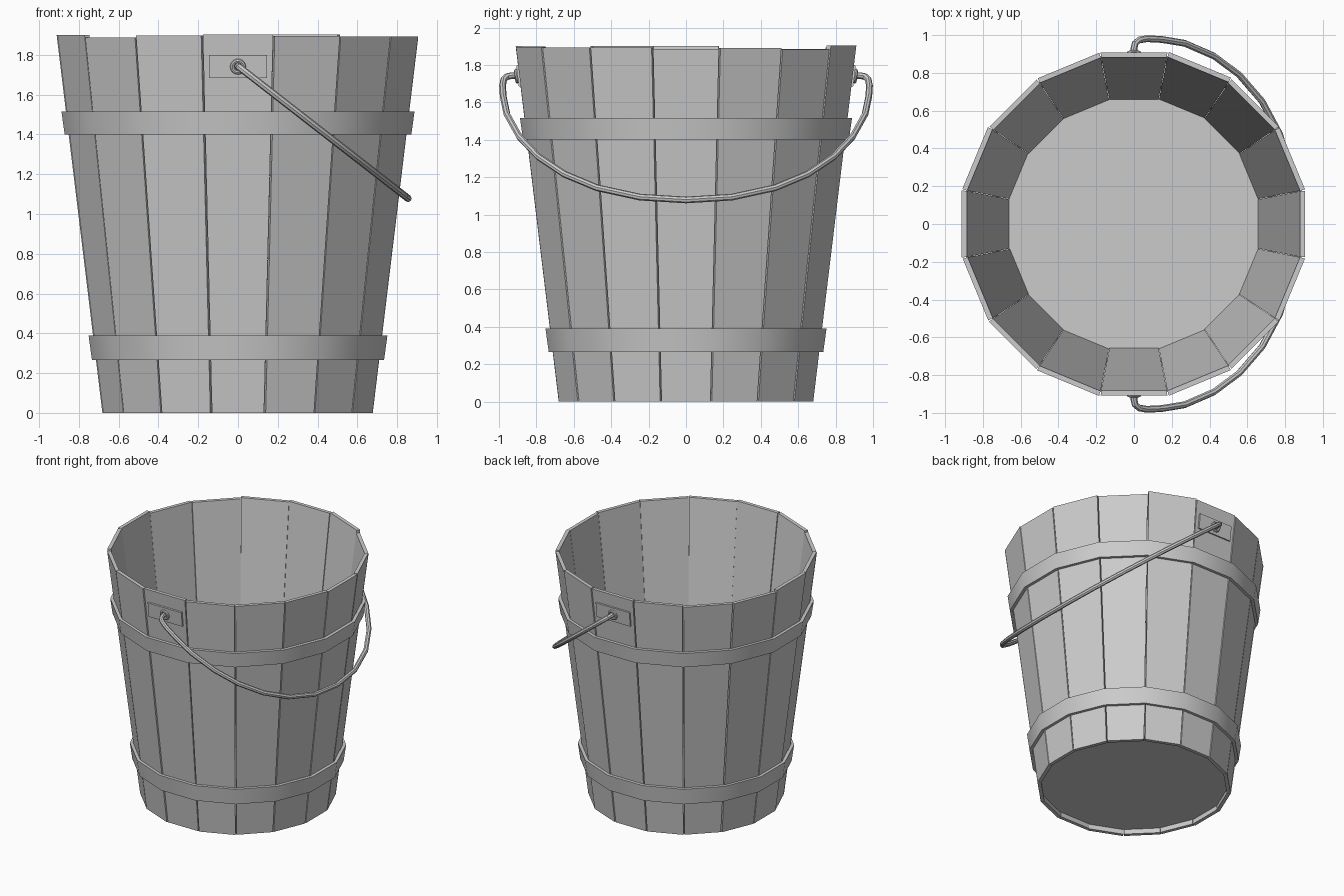
import bpy, bmesh, math, random
from mathutils import Vector, Matrix

if "Cube" in bpy.data.objects:
    bpy.data.objects.remove(bpy.data.objects["Cube"])

random.seed(4)
N = 16
STEP = 2 * math.pi / N
TAN = math.tan(STEP / 2)


def apothem(z):
    """Outer flat-to-centre distance of the tapering bucket wall."""
    return 0.68 + 0.23 * z / 1.9


def make(name, bm, smooth=False):
    bmesh.ops.recalc_face_normals(bm, faces=bm.faces)
    me = bpy.data.meshes.new(name)
    bm.to_mesh(me)
    bm.free()
    ob = bpy.data.objects.new(name, me)
    bpy.context.collection.objects.link(ob)
    if smooth:
        bpy.ops.object.select_all(action='DESELECT')
        ob.select_set(True)
        bpy.context.view_layer.objects.active = ob
        bpy.ops.object.shade_smooth_by_angle(angle=math.radians(35))
    return ob


def loft(bm, rings, closed=False):
    """Skin rings of points; cap the ends, or join last to first."""
    vs = [[bm.verts.new(p) for p in r] for r in rings]
    n = len(vs[0])
    pairs = list(zip(vs, vs[1:])) + ([(vs[-1], vs[0])] if closed else [])
    for a, b in pairs:
        for i in range(n):
            j = (i + 1) % n
            bm.faces.new((a[i], a[j], b[j], b[i]))
    if not closed:
        bm.faces.new(vs[0])
        bm.faces.new(vs[-1])


# Staves: tapered boards with slightly uneven tops and narrow gaps
for k in range(N):
    top = random.uniform(1.88, 1.905)
    off = random.uniform(-0.003, 0.003)
    gap = 0.004
    rot = Matrix.Rotation(k * STEP, 4, 'Z')
    rings = []
    for z in (0, top):
        ro = apothem(z) + off
        ri = ro - 0.027
        wo, wi = ro * TAN - gap, ri * TAN - 0.001
        rings.append([rot @ Vector(p) for p in
                      ((ri, -wi, z), (ro, -wo, z), (ro, wo, z), (ri, wi, z))])
    bm = bmesh.new()
    loft(bm, rings)
    make(f"stave_{k + 1}", bm)


def polygon(r, z):
    """Sixteen-sided ring given its flat-to-centre distance."""
    c = r / math.cos(STEP / 2)
    return [(c * math.cos((i + .5) * STEP), c * math.sin((i + .5) * STEP), z)
            for i in range(N)]


# Floor, slightly recessed
bm = bmesh.new()
loft(bm, [polygon(apothem(z) - 0.025, z) for z in (0.04, 0.055)])
make("floor", bm)

# Metal hoops
for name, z0, z1 in (("lower_hoop", 0.265, 0.39), ("upper_hoop", 1.40, 1.515)):
    bm = bmesh.new()
    loft(bm, [polygon(apothem(z0), z0), polygon(apothem(z0) + 0.022, z0),
              polygon(apothem(z1) + 0.024, z1), polygon(apothem(z1), z1)], True)
    make(name, bm, True)

# Handle plates and eyelets on the front and back staves
tilt = math.atan2(0.23, 1.9)
for name, ang in (("front", 0), ("back", math.pi)):
    mat = (Matrix.Rotation(ang, 4, 'Z')
           @ Matrix.Translation((0, -apothem(1.742), 1.742))
           @ Matrix.Rotation(tilt, 4, 'X'))
    bm = bmesh.new()
    bmesh.ops.create_cube(bm, size=1, matrix=mat @ Matrix.Diagonal((0.29, 0.02, 0.115, 1)))
    make(name + "_plate", bm)
    bm = bmesh.new()
    rings = []
    for i in range(16):
        a = i * math.pi / 8
        rings.append([])
        for j in range(8):
            b = j * math.pi / 4
            r = 0.029 + 0.011 * math.cos(b)
            rings[-1].append(mat @ Vector((r * math.cos(a), -0.014 + 0.011 * math.sin(b),
                                           r * math.sin(a))))
    loft(bm, rings, True)
    make(name + "_eyelet", bm, True)

# Swung-down bail handle: half path (y, z), mirrored across y
half = [(0.885, 1.743), (0.93, 1.743), (0.957, 1.738), (0.974, 1.722), (0.981, 1.69),
        (0.977, 1.63), (0.957, 1.535), (0.89, 1.415), (0.79, 1.31), (0.65, 1.216),
        (0.475, 1.143), (0.245, 1.093), (0, 1.078)]
path = half + [(-y, z) for y, z in half[-2::-1]]
pts = [Vector(((1.743 - z) * 0.855 / 0.665, y, z)) for y, z in path]
normal = Vector((0.665, 0, 0.855)).normalized()
rings = []
for i, p in enumerate(pts):
    t = (pts[min(i + 1, len(pts) - 1)] - pts[max(i - 1, 0)]).normalized()
    side = t.cross(normal)
    rings.append([p + 0.018 * (side * math.cos(a) + normal * math.sin(a))
                  for a in (j * math.pi / 4 for j in range(8))])
bm = bmesh.new()
loft(bm, rings)
make("bail_handle", bm, True)
